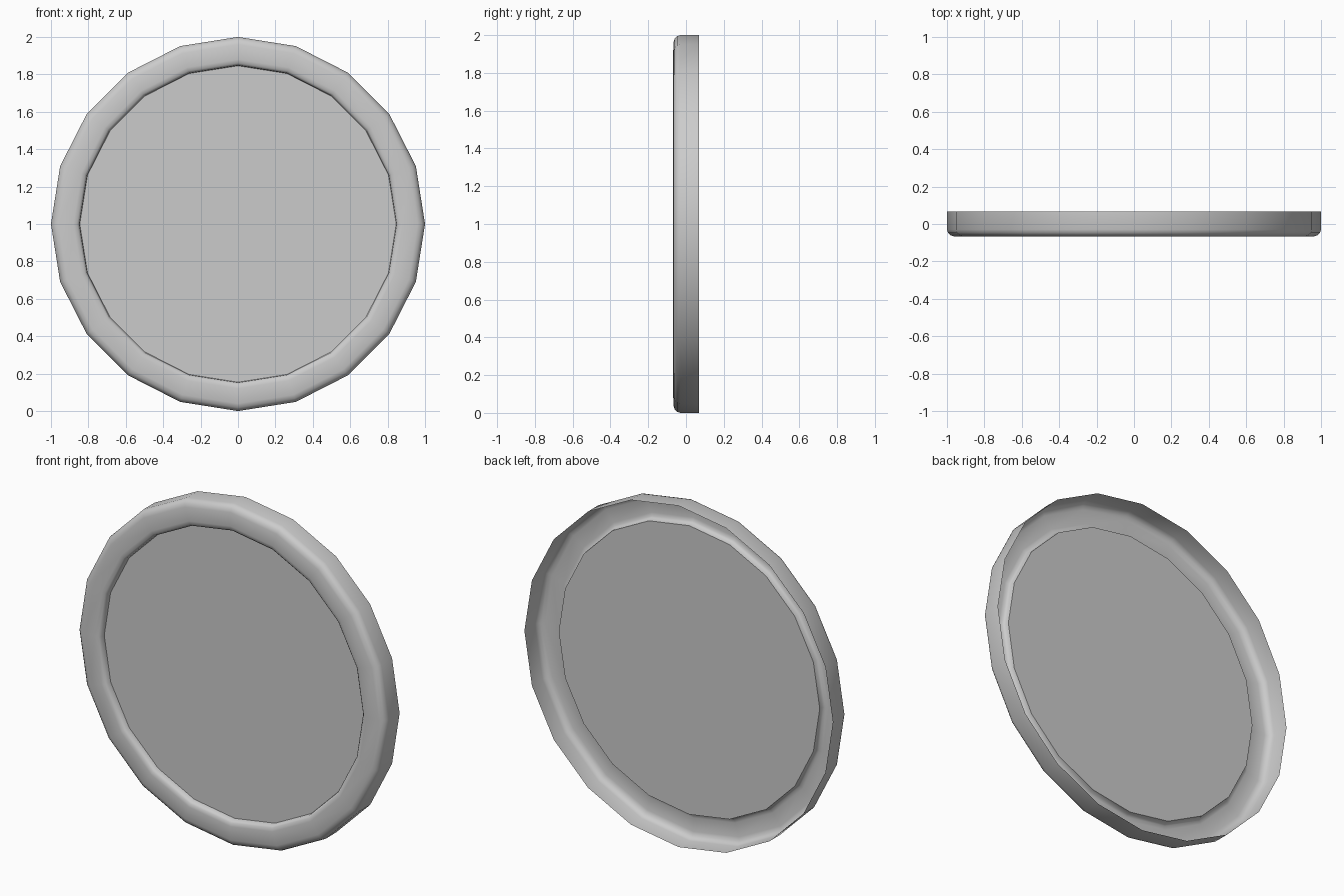
import bpy
from math import sin, cos, tau, radians

if "Cube" in bpy.data.objects:
    bpy.data.objects.remove(bpy.data.objects["Cube"])

SIDES = 20
CENTRE_Z = 1.0


def ring(radius, y):
    # one 20-sided loop around the y axis, with a corner at the top
    return [(radius * sin(tau * i / SIDES), y, CENTRE_Z + radius * cos(tau * i / SIDES))
            for i in range(SIDES)]


def add_mesh(name, verts, faces):
    mesh = bpy.data.meshes.new(name)
    mesh.from_pydata(verts, [], faces)
    obj = bpy.data.objects.new(name, mesh)
    bpy.context.collection.objects.link(obj)
    return obj


# round frame: open-backed shell, profile as (radius, y) from back edge to inner lip
profile = [(1.0, 0.068), (1.0, -0.030), (0.994, -0.047), (0.981, -0.060),
           (0.960, -0.067), (0.880, -0.068), (0.860, -0.064),
           (0.849, -0.053), (0.846, -0.030)]
verts = [v for r, y in profile for v in ring(r, y)]
faces = []
for k in range(len(profile) - 1):
    for i in range(SIDES):
        j = (i + 1) % SIDES
        a, b = k * SIDES, (k + 1) * SIDES
        faces.append((a + i, a + j, b + j, b + i))
frame = add_mesh("round_frame", verts, faces)
bpy.context.view_layer.objects.active = frame
frame.select_set(True)
bpy.ops.object.shade_smooth_by_angle(angle=radians(50))

# flat recessed panel facing the front
panel = add_mesh("flat_panel", ring(0.846, -0.030), [tuple(reversed(range(SIDES)))])
if panel.data.polygons[0].normal.y > 0:
    panel.data.flip_normals()
# outer wall faces point outward
p = frame.data.polygons[0]
if p.normal.z * (p.center.z - CENTRE_Z) + p.normal.x * p.center.x < 0:
    frame.data.flip_normals()
